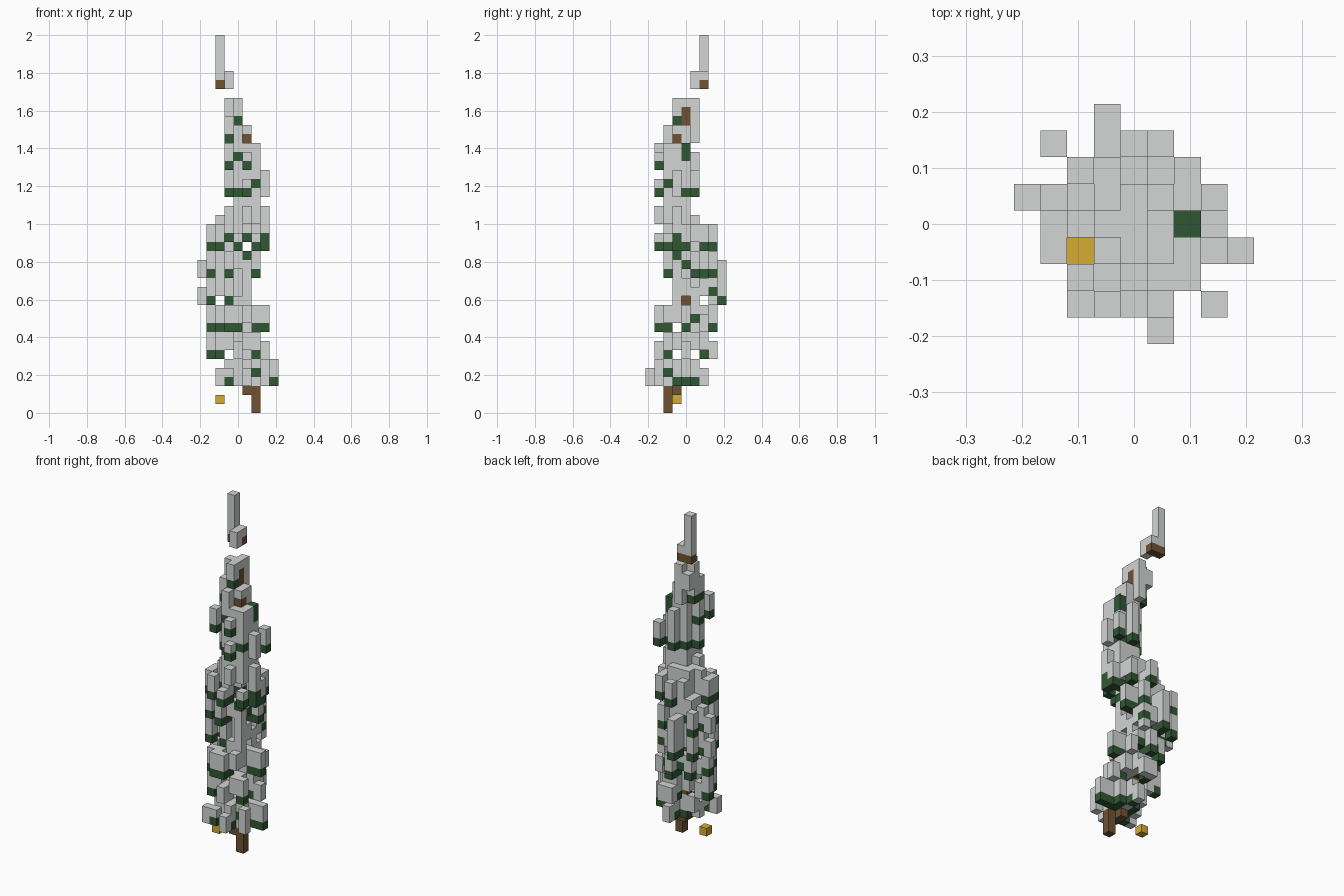
import bpy, bmesh, random
from mathutils import Vector, Matrix

random.seed(4)
cube = bpy.data.objects.get("Cube")
if cube:
    bpy.data.objects.remove(cube, do_unlink=True)

S = 2 / 42          # block size: the tree is 42 blocks tall
cells = {}          # (x, y, layer) -> part name

COLOURS = {
    "snow": (0.65, 0.67, 0.66),
    "foliage": (0.030, 0.095, 0.034),
    "trunk": (0.16, 0.085, 0.034),
    "ornament": (0.66, 0.42, 0.033),
}

# Columns without branches, and single openings that show the inside
BARE = {(-2, -1), (3, -2), (2, -3), (-2, 3), (-3, 2)}
GAPS = {(1, 0, 12)} | {(x, -1, 9) for x in range(-3, 4)}


def column(x, y, z, height, foot="snow", body="snow"):
    """Stack of blocks whose lowest block may differ."""
    for k in range(height):
        cell = (x, y, z + k)
        if (x, y) not in BARE and cell not in GAPS:
            cells.setdefault(cell, foot if k == 0 else body)


def trunk(x, y, z0, z1):
    column(x, y, z0, z1 - z0 + 1, "trunk", "trunk")


def clump(x, y, z, code):
    """3 = green foot under two snow blocks, 2 = snow only."""
    if code == "3":
        column(x, y, z, 3, "foliage")
    elif code == "2":
        column(x, y, z, 2)


# Trunk winding along the diagonal
trunk(2, -2, 0, 2)
trunk(1, -2, 2, 2)
trunk(1, -1, 2, 5)
trunk(0, 0, 6, 12)
trunk(-1, 1, 12, 17)
trunk(0, 0, 18, 20)
trunk(1, -1, 21, 30)
trunk(0, 0, 30, 33)

# Hanging ornament
cells[(-2, -1, 1)] = "ornament"

# Lone clumps standing out from the tiers
for x, y, z, code in [(-2, -3, 3, "2"), (3, -3, 4, "2"), (-3, 3, 15, "3"),
                      (3, 1, 24, "3"), (-1, -3, 27, "3"), (1, 3, 6, "2"),
                      (-3, -1, 18, "3"), (-1, -3, 9, "3"), (3, -1, 18, "3"),
                      (-2, 0, 20, "2")]:
    clump(x, y, z, code)

# Branch tiers: centre offset along the diagonal, reach, tips to +x +y -x -y
TIERS = [(1, 3, "32-2"), (0, 3, "2232"), (0, 3, "3333"), (-1, 3, "-32-"),
         (-1, 3, "3223"), (0, 3, "3332"), (1, 2, "2-22"), (1, 2, "3332"),
         (1, 2, "-232")]
AXES = [(1, 0), (0, 1), (-1, 0), (0, -1)]
DIAGONALS = [(1, 1), (-1, 1), (-1, -1), (1, -1)]
KNIGHTS = [(a * s, b * t) for a, b in ((1, 2), (2, 1)) for s in (1, -1) for t in (1, -1)]

for n, (c, reach, tips) in enumerate(TIERS):
    base = 3 + 3 * n
    # Inner branches droop from a layer higher on the wide tiers
    inner = base if reach == 2 or n == 0 else base + 1
    for dx, dy in AXES + DIAGONALS:
        column(c + dx, -c + dy, inner, 3, random.choice(("foliage", "snow")))
    for (dx, dy), code in zip(AXES, tips):
        clump(c + dx * reach, -c + dy * reach, base, code)
        if reach == 3:
            clump(c + dx * 2, -c + dy * 2, base, random.choice("332"))
    if reach == 3:
        for dx, dy in DIAGONALS:
            if random.random() < 0.7:
                clump(c + dx * 2, -c + dy * 2, base, random.choice("332"))
        for dx, dy in KNIGHTS:
            if random.random() < 0.5:
                column(c + dx, -c + dy, base + 1, 2, random.choice(("foliage", "snow")))

# Narrow crown
for x, y, z, code in [(-1, -1, 30, "3"), (0, -2, 30, "2"), (0, -1, 30, "2"),
                      (1, 0, 30, "2"), (0, 1, 30, "3"), (-1, 0, 30, "3"),
                      (0, -1, 32, "3"), (-1, 0, 33, "2"), (0, 1, 33, "2"),
                      (-1, 1, 32, "2")]:
    clump(x, y, z, code)
column(1, -1, 31, 1)
column(0, 0, 34, 1)

# Detached top spire
trunk(-2, 2, 36, 36)
trunk(-1, 2, 36, 36)
column(-2, 2, 37, 5)
column(-1, 2, 37, 1)
column(-1, 1, 36, 2)

# Bare green patches by layer, on the front (by x) and on the +x side (by y)
FRONT_GREEN = {3: (-1, 4), 4: (2,), 6: (-3, -2, 2), 9: (-3, -2, -1, 2, 3),
               12: (-3, -1), 15: (-3, -1, 2), 18: (-3, -2, 0, 1, 3), 19: (-1, 1),
               24: (-1, 0, 1), 25: (2,), 27: (-1, 1), 28: (0,), 30: (-1,), 32: (0,)}
SIDE_GREEN = {3: (-1, 0, 1), 6: (-2, 2), 9: (-3, -2, 0, 3), 10: (1,), 12: (4,),
              13: (3,), 15: (1, 2, 3), 16: (0,), 17: (-1,), 18: (-2, 0, 2, 3),
              19: (-1,), 24: (0, 1), 25: (-2,), 27: (-3,), 28: (0,), 29: (0,),
              32: (-1,)}
front, side = {}, {}
for x, y, z in cells:
    front[x, z] = min(y, front.get((x, z), y))
    side[y, z] = max(x, side.get((y, z), x))
outer = {(x, y, z): x in FRONT_GREEN.get(z, ()) for (x, z), y in front.items()}
for (y, z), x in side.items():
    outer[x, y, z] = outer.get((x, y, z), False) or y in SIDE_GREEN.get(z, ())
for cell, green in outer.items():
    if cells[cell] in ("snow", "foliage"):
        cells[cell] = "foliage" if green else "snow"


def build(name):
    """Blocks of one part, without the faces buried between blocks."""
    bm = bmesh.new()
    for cell, part in cells.items():
        if part != name:
            continue
        x, y, z = cell
        centre = Vector((x, y, z + 0.5)) * S
        made = bmesh.ops.create_cube(bm, size=S, matrix=Matrix.Translation(centre))
        faces = {f for v in made["verts"] for f in v.link_faces}
        buried = []
        for f in faces:
            d = (f.calc_center_median() - centre) / (S / 2)
            if (x + round(d.x), y + round(d.y), z + round(d.z)) in cells:
                buried.append(f)
        bmesh.ops.delete(bm, geom=buried, context="FACES")
    mesh = bpy.data.meshes.new(name)
    bm.to_mesh(mesh)
    bm.free()
    mat = bpy.data.materials.new(name)
    mat.use_nodes = True
    colour = (*COLOURS[name], 1)
    mat.diffuse_color = colour
    mat.node_tree.nodes["Principled BSDF"].inputs["Base Color"].default_value = colour
    mesh.materials.append(mat)
    bpy.context.collection.objects.link(bpy.data.objects.new(name, mesh))


for part_name in COLOURS:
    build(part_name)
